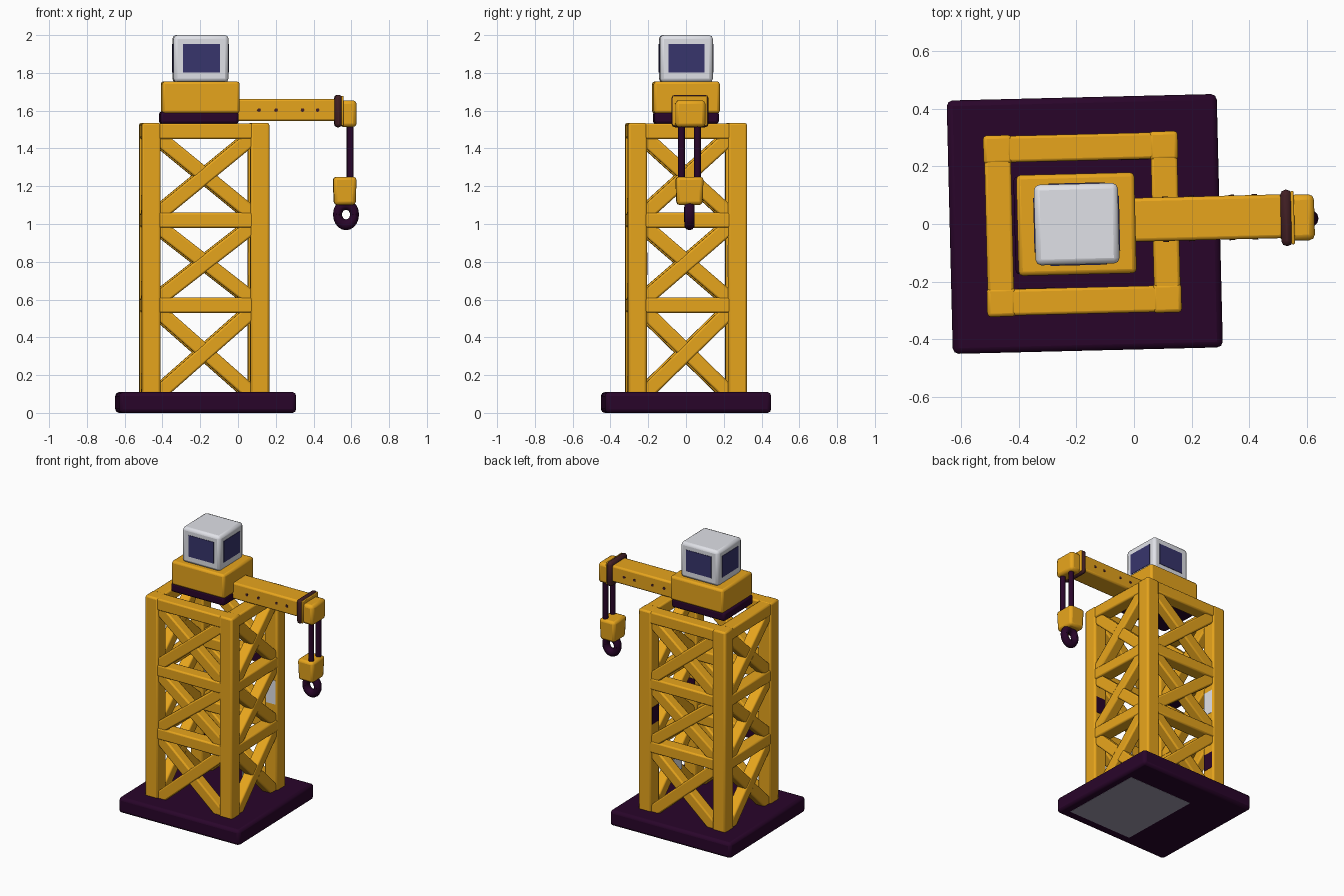
import bpy, bmesh, math
from mathutils import Matrix, Vector

cube = bpy.data.objects.get("Cube")
if cube:
    bpy.data.objects.remove(cube, do_unlink=True)

CX = -0.179                                   # tower axis
TURN = (Matrix.Translation((CX, 0, 0)) @ Matrix.Rotation(math.radians(1.4), 4, 'Z')
        @ Matrix.Translation((-CX, 0, 0)))    # whole crane stands slightly turned
parts = []


def material(name, colour):
    m = bpy.data.materials.new(name)
    m.use_nodes = True
    m.diffuse_color = (*colour, 1)
    m.node_tree.nodes["Principled BSDF"].inputs["Base Color"].default_value = (*colour, 1)
    return m


YELLOW = material("crane yellow", (0.87, 0.41, 0.013))
PURPLE = material("dark purple", (0.022, 0.0015, 0.023))
WHITE = material("cab light grey", (0.77, 0.78, 0.83))
GREY = material("underside grey", (0.34, 0.31, 0.41))
GLASS = material("window blue", (0.038, 0.035, 0.15))
BROWN = material("collar brown", (0.055, 0.014, 0.018))


def finish(name, bm, mat, bevel=0.0, segments=2):
    bm.transform(TURN)
    bmesh.ops.recalc_face_normals(bm, faces=bm.faces)
    mesh = bpy.data.meshes.new(name)
    bm.to_mesh(mesh)
    bm.free()
    mesh.materials.append(mat)
    obj = bpy.data.objects.new(name, mesh)
    bpy.context.collection.objects.link(obj)
    if bevel:
        mod = obj.modifiers.new("rounded edges", 'BEVEL')
        mod.width, mod.segments = bevel, segments
    parts.append(obj)
    return obj


def box(name, x, y, z, mat, bevel=0.0, taper=1.0):
    """Box from (min, max) ranges; taper scales the lower face."""
    bm = bmesh.new()
    bmesh.ops.create_cube(bm, size=1)
    for v in bm.verts:
        s = taper if v.co.z < 0 else 1.0
        v.co = Vector([(lo + hi) / 2 + c * (hi - lo) * k
                       for (lo, hi), c, k in zip((x, y, z), v.co, (s, s, 1))])
    return finish(name, bm, mat, bevel)


def beam(name, a, b, width, depth, normal, mat):
    """Straight bar from a to b, lying in the wall that faces normal."""
    a, b, n = Vector(a), Vector(b), Vector(normal)
    d = (b - a).normalized()
    side = n.cross(d)
    frame = Matrix((side * width, n * depth, d * (b - a).length)).transposed().to_4x4()
    bm = bmesh.new()
    bmesh.ops.create_cube(bm, size=1)
    bm.transform(Matrix.Translation((a + b) / 2) @ frame)
    return finish(name, bm, mat, 0.01)


def rod(name, centre, radius, length, axis, mat, sides=12):
    bm = bmesh.new()
    bmesh.ops.create_cone(bm, cap_ends=True, segments=sides, radius1=radius,
                          radius2=radius, depth=length)
    turn = Vector((0, 0, 1)).rotation_difference(Vector(axis)).to_matrix().to_4x4()
    bm.transform(Matrix.Translation(centre) @ turn)
    return finish(name, bm, mat)


def around(c, half=0.002):
    return (c - half, c + half)


# Base slab with a grey panel underneath
box("base", (-0.64, 0.298), (-0.44, 0.44), (0, 0.11), PURPLE, 0.02)
box("base_underside_panel", (-0.28, 0.24), (-0.37, 0.24), (-0.001, 0.004), GREY)

# Lattice tower: corner posts, rails and crossed braces on four walls
HX, HY, POST, TOP = 0.338, 0.315, 0.1, 1.535
for sx in (-1, 1):
    for sy in (-1, 1):
        px, py = CX + sx * (HX - POST / 2), sy * (HY - POST / 2)
        box("tower_post", around(px, POST / 2), around(py, POST / 2), (0.1, TOP), YELLOW, 0.012)

rails = [(0.53, 0.61), (0.98, 1.06), (1.45, TOP - 0.002)]
bays = [(0.11, 0.53), (0.61, 0.98), (1.06, 1.45)]
walls = [((0, -1, 0), HY, HX), ((0, 1, 0), HY, HX), ((1, 0, 0), HX, HY), ((-1, 0, 0), HX, HY)]
for normal, dist, half in walls:
    n = Vector(normal)
    along = n.cross(Vector((0, 0, 1)))
    inner = half - POST

    def on_wall(t, z, inset):
        return Vector((CX, 0, z)) + n * (dist - inset) + along * t

    for lo, hi in rails:
        mid = (lo + hi) / 2
        beam("tower_rail", on_wall(-inner - 0.03, mid, 0.049), on_wall(inner + 0.03, mid, 0.049),
             hi - lo, 0.092, normal, YELLOW)
    for lo, hi in bays:
        for s, inset in ((-1, 0.046), (1, 0.049)):
            a, b = on_wall(-s * inner, lo, inset), on_wall(s * inner, hi, inset)
            extra = (b - a).normalized() * 0.03
            beam("tower_brace", a - extra, b + extra, 0.078, 0.075, normal, YELLOW)

# Painted patches on the inner sides of the posts
IX, IY = HX - POST, HY - POST
for sx, sy, faces_x, z, mat in ((1, 1, False, (0.72, 0.89), WHITE),
                                (-1, 1, True, (0.72, 0.89), WHITE),
                                (1, 1, True, (0.73, 0.85), PURPLE),
                                (1, -1, False, (0.73, 0.85), PURPLE),
                                (-1, 1, True, (0.3, 0.42), PURPLE)):
    x0, y0 = CX + sx * IX, sy * IY
    if faces_x:
        x, y = around(x0), around(y0 + sy * 0.05, 0.038)
    else:
        x, y = around(x0 + sx * 0.05, 0.038), around(y0)
    box("post_patch", x, y, z, mat)

# Painted patches on rails and one brace crossing, inside the tower
RAIL_IN = 0.095
box("rail_patch_front", (-0.41, -0.28), around(-HY + RAIL_IN), (0.54, 0.6), PURPLE)
box("rail_patch_back", (-0.04, 0.055), around(HY - RAIL_IN), (0.99, 1.05), PURPLE)
box("rail_patch_side", around(CX - HX + 0.049, 0.036), (-0.16, 0.02), around(0.98), PURPLE)
box("brace_patch", around(CX + HX - 0.0865, 0.003), (-0.06, 0.06), (0.27, 0.37), WHITE)

# Turntable, machinery body and cab
box("turntable", (-0.415, 0.0), (-0.17, 0.17), (1.53, 1.595), PURPLE, 0.015)
box("body", (-0.405, 0.005), (-0.175, 0.175), (1.585, 1.755), YELLOW, 0.015)
CAB_X, CAB_Y = (-0.345, -0.053), (-0.14, 0.14)
box("cab", CAB_X, CAB_Y, (1.75, 2.0), WHITE, 0.02)
WIN_Z = (1.802, 1.954)
for y in CAB_Y:
    box("cab_window", (-0.294, -0.098), around(y, 0.003), WIN_Z, GLASS)
for x in CAB_X:
    box("cab_window", around(x, 0.003), (-0.095, 0.095), WIN_Z, GLASS)

# Jib with bolts, collar and tip
JY, TIP_Y = 0.01, 0.004
box("jib", (-0.01, 0.54), around(JY, 0.076), (1.545, 1.662), YELLOW, 0.012)
for x in (0.11, 0.2, 0.34, 0.42):
    for s in (-1, 1):
        rod("jib_bolt", (x, JY + s * 0.074, 1.603), 0.01, 0.01, (0, 1, 0), BROWN, 8)
box("jib_collar", (0.51, 0.55), around(TIP_Y, 0.098), (1.512, 1.684), BROWN, 0.018)
box("jib_flange", (0.545, 0.557), around(TIP_Y, 0.093), (1.52, 1.678), YELLOW, 0.005)
box("jib_tip", (0.54, 0.627), around(TIP_Y, 0.08), (1.513, 1.655), YELLOW, 0.02)

# Cables, pulley block and hook ring
HOOK_Y = 0.0
for s in (-1, 1):
    rod("cable", (0.594, HOOK_Y + s * 0.042, 1.38), 0.018, 0.3, (0, 0, 1), PURPLE)
box("hook_block", (0.503, 0.627), around(HOOK_Y, 0.074), (1.1, 1.25), YELLOW, 0.018, 0.92)

bm = bmesh.new()
RING, TUBE, THICK = 20, 10, 0.024
loops = []
for i in range(RING):
    a = math.tau * i / RING
    loop = []
    for j in range(TUBE):
        b = math.tau * j / TUBE
        r = 0.045 + THICK * math.cos(b)
        loop.append(bm.verts.new((0.572 + r * math.cos(a), HOOK_Y + 0.028 * math.sin(b),
                                  1.05 + r * 1.2 * math.sin(a))))
    loops.append(loop)
for i in range(RING):
    p, q = loops[i], loops[(i + 1) % RING]
    for j in range(TUBE):
        k = (j + 1) % TUBE
        bm.faces.new((p[j], q[j], q[k], p[k]))
finish("hook", bm, PURPLE)

# Smooth rounded edges, keep real corners sharp
bpy.ops.object.select_all(action='DESELECT')
for obj in parts:
    obj.select_set(True)
bpy.context.view_layer.objects.active = parts[0]
bpy.ops.object.shade_smooth_by_angle(angle=math.radians(40))
